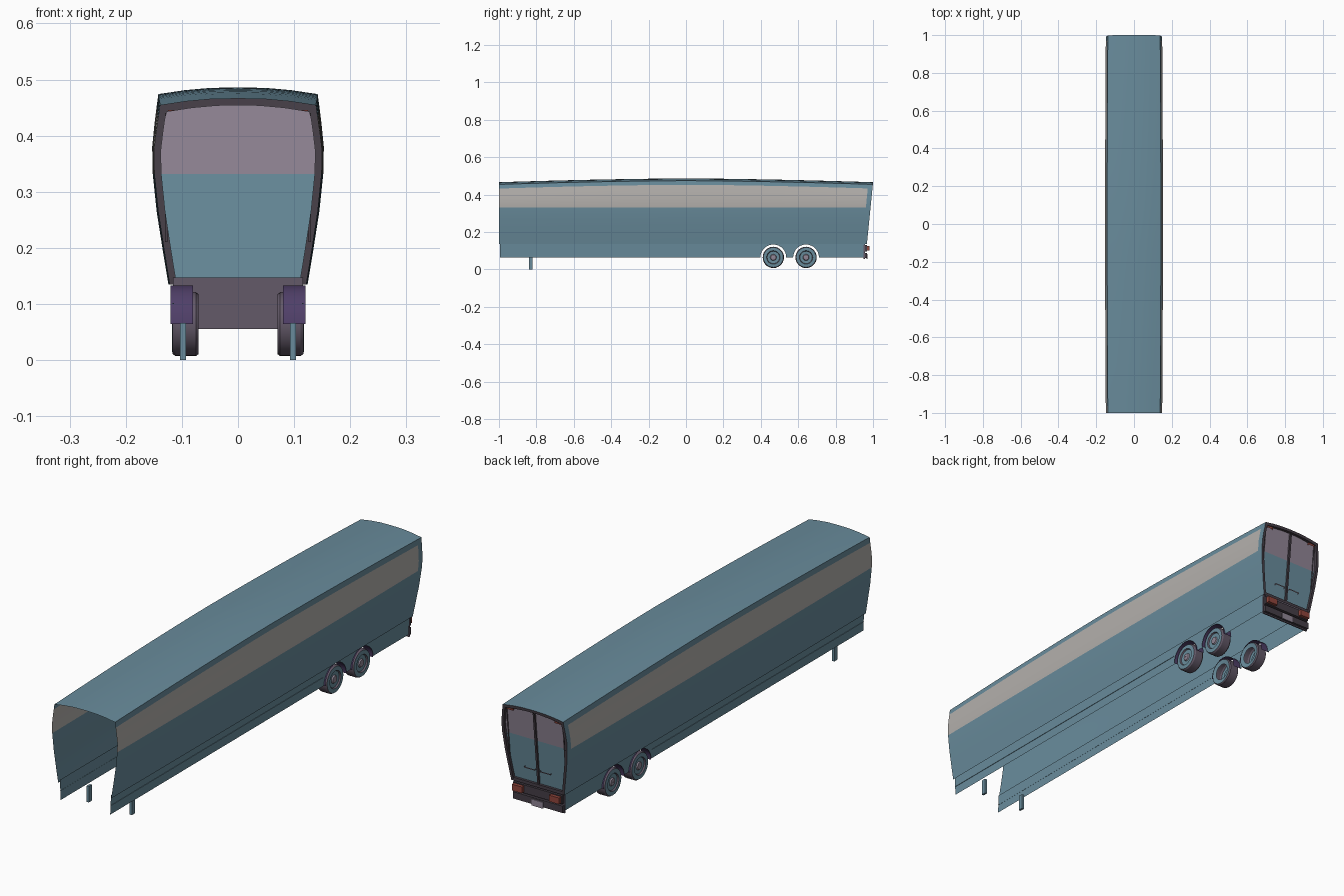
import bpy, bmesh, math
from mathutils import Vector

if "Cube" in bpy.data.objects:
    bpy.data.objects.remove(bpy.data.objects["Cube"], do_unlink=True)


def material(name, r, g, b):
    m = bpy.data.materials.new(name)
    m.use_nodes = True
    m.diffuse_color = (r, g, b, 1)
    m.node_tree.nodes["Principled BSDF"].inputs["Base Color"].default_value = (r, g, b, 1)
    return m


TEAL = material("teal paint", 0.14, 0.26, 0.33)
BAND = material("pale grey band", 0.45, 0.43, 0.41)
MAUVE = material("mauve panel", 0.28, 0.235, 0.30)
DARK = material("dark trim", 0.06, 0.048, 0.062)
GREY = material("purple grey", 0.125, 0.10, 0.14)
PURPLE = material("deep purple", 0.08, 0.05, 0.14)
RED = material("red lamp", 0.28, 0.06, 0.045)


def finish(name, bm, mats, smooth=False):
    bmesh.ops.remove_doubles(bm, verts=bm.verts, dist=1e-5)
    bmesh.ops.recalc_face_normals(bm, faces=bm.faces)
    me = bpy.data.meshes.new(name)
    bm.to_mesh(me)
    bm.free()
    ob = bpy.data.objects.new(name, me)
    bpy.context.collection.objects.link(ob)
    for m in mats:
        me.materials.append(m)
    if smooth:
        bpy.ops.object.select_all(action="DESELECT")
        ob.select_set(True)
        bpy.context.view_layer.objects.active = ob
        bpy.ops.object.shade_smooth_by_angle(angle=math.radians(30))
    return ob


def surface(name, rows, mats, rule=None, smooth=False):
    """Skin neighbouring rows of points; rule(centre) picks the material."""
    bm = bmesh.new()
    grid = [[bm.verts.new(p) for p in row] for row in rows]
    for a, b in zip(grid, grid[1:]):
        for i in range(len(a) - 1):
            f = bm.faces.new((a[i], a[i + 1], b[i + 1], b[i]))
            if rule:
                f.material_index = rule(f.calc_center_median())
    return finish(name, bm, mats, smooth)


def box(name, lo, hi, mat):
    bm = bmesh.new()
    bmesh.ops.create_cube(bm, size=1)
    for v in bm.verts:
        v.co = [l + (c + 0.5) * (h - l) for c, l, h in zip(v.co, lo, hi)]
    return finish(name, bm, [mat])


# Body cross-section: one half, from lower edge to roof crown
BAND_LOW, BAND_TOP = 0.332, 0.452
HALF = [(0.124, 0.135), (0.134, 0.195), (0.145, 0.265), (0.152, BAND_LOW),
        (0.153, 0.38), (0.149, 0.42), (0.145, BAND_TOP), (0.142, 0.474),
        (0.095, 0.481), (0.05, 0.485), (0, 0.486)]
SECTION = HALF + [(-x, z) for x, z in reversed(HALF[:-1])]


def rear(z):
    return 0.967 + 0.033 * (z - 0.135) / 0.33


def bend(x, y, z):
    """Bow the roof and sides gently along the length."""
    lift = min(1, max(0, (z - BAND_LOW) / (BAND_TOP - BAND_LOW)))
    return Vector((x * (1 - 0.025 * y * y), y, z - 0.02 * lift * abs(y) ** 1.6))


def station(t, inset=0.0, back=0.0):
    pts = []
    for x, z in SECTION:
        p = bend(x, t, z)
        p.x -= math.copysign(inset, x) if abs(x) > 0.001 else 0
        p.z = min(max(p.z, 0.135 + inset), p.z - inset if z > 0.47 else p.z)
        end = min(rear(p.z), 1.0)
        p.y = -1 + (t + 1) / 2 * (end + 1) - back
        pts.append(p)
    return pts


def body_colour(c):
    side = abs(c.x) > 0.138 and c.y < 0.965
    low, high = bend(0, c.y, BAND_LOW).z, bend(0, c.y, BAND_TOP).z
    return 1 if side and low < c.z < high else 0


stations = [-1 + i * 0.1 for i in range(20)] + [0.975, 1]
surface("body_shell", [station(t) for t in stations], [TEAL, BAND], body_colour, True)

# Rear frame with recessed doors
outer, lip, recess = station(1), station(1, 0.011), station(1, 0.011, 0.012)
surface("rear_frame", [outer, lip, recess], [DARK])
n = len(HALF)
door_rows = [(recess[i], recess[len(recess) - 1 - i]) for i in range(n - 1)]
for side, pick in (("left", 0), ("right", 1)):
    rows = []
    for pair in door_rows:
        p = pair[pick]
        rows.append([Vector((0, p.y, p.z)), p])
    top = recess[n - 1]
    rows.append([Vector((0, top.y, top.z)), Vector((0, top.y, top.z))])
    bm = bmesh.new()
    for a, b in zip(rows, rows[1:]):
        pts = [a[0], a[1], b[1]] + ([b[0]] if b[0] != b[1] else [])
        f = bm.faces.new([bm.verts.new(p) for p in pts])
        f.material_index = 1 if f.calc_center_median().z > BAND_LOW - 0.01 else 0
    finish(side + "_rear_door", bm, [TEAL, MAUVE])
surface("rear_sill", [[(-0.122, 0.967, 0.135), (0.122, 0.967, 0.135)],
                      [(-0.118, 0.967, 0.148), (0.118, 0.967, 0.148)],
                      [(-0.118, 0.955, 0.148), (0.118, 0.955, 0.148)]], [DARK])


def rear_strip(name, x0, x1, z0, z1, depth, mat):
    """Thin slab lying on the sloping rear doors."""
    rows = []
    for x, d in ((x0, -0.012), (x0, depth), (x1, depth), (x1, -0.012)):
        rows.append([(x, min(rear(z), 1) + d, z) for z in (z0, z1)])
    surface(name, rows, [mat])


rear_strip("door_post", -0.004, 0.004, 0.146, 0.45, -0.004, DARK)
for s, side in ((1, "left"), (-1, "right")):
    rear_strip(side + "_door_handle", s * 0.012, s * 0.06, 0.203, 0.208, -0.003, MAUVE)
    rear_strip(side + "_upper_lamp", s * 0.095, s * 0.125, 0.437, 0.446, -0.004, RED)
    rear_strip(side + "_door_seam", s * 0.126, s * 0.13, 0.21, 0.44, -0.009, DARK)

# Bumper with lamps and plate
box("rear_panel", (-0.116, 0.95, 0.055), (0.116, 0.956, 0.147), GREY)
box("rear_bumper", (-0.114, 0.95, 0.06), (0.114, 0.967, 0.088), DARK)
box("bumper_beam", (-0.112, 0.956, 0.096), (0.112, 0.968, 0.13), DARK)
box("number_plate", (-0.026, 0.966, 0.056), (0.026, 0.971, 0.082), MAUVE)
for s, side in ((1, "left"), (-1, "right")):
    box(side + "_tail_lamp", (s * 0.062, 0.962, 0.1), (s * 0.108, 0.982, 0.126), RED)

# Skirts with wheel arches, liners, wheels and landing legs
AXLES, HUB_Z, ARCH = (0.467, 0.642), 0.064, 0.069


def arc(cy, steps=14):
    return [(cy - ARCH * math.cos(math.pi * i / steps),
             HUB_Z + ARCH * math.sin(math.pi * i / steps)) for i in range(steps + 1)]


outline = [(-0.995, HUB_Z)] + [p for cy in AXLES for p in arc(cy)]
outline += [(0.955, HUB_Z), (0.955, 0.146), (-0.995, 0.146)]
WHEEL = [(0.034, 0.074), (0.053, 0.07), (0.057, 0.075), (0.057, 0.111), (0.053, 0.117),
         (0.036, 0.118), (0.033, 0.112), (0.017, 0.111), (0.014, 0.116), (0.0005, 0.117)]


def wheel_colour(c, cy):
    r = math.hypot(c.y - cy, c.z - HUB_Z)
    if r < 0.016:
        return 2
    return 1 if r > 0.0545 or 0.033 < r < 0.0355 else 0


for s, side in ((1, "left"), (-1, "right")):
    bm = bmesh.new()
    bm.faces.new([bm.verts.new((s * (0.113 + 0.045 * (z - HUB_Z)), y, z)) for y, z in outline])
    finish(side + "_skirt", bm, [TEAL])
    box(side + "_skirt_moulding", (s * 0.114, -0.995, 0.1), (s * 0.1165, 0.39, 0.102), TEAL)
    for cy, place in zip(AXLES, ("front", "rear")):
        surface(f"{side}_{place}_arch_liner",
                [[(s * x, y, z) for y, z in arc(cy)] for x in (0.08, 0.12)], [PURPLE], smooth=True)
        rows = []
        for r, x in WHEEL:
            ring = [2 * math.pi * i / 28 for i in range(29)]
            rows.append([(s * x, cy + r * math.cos(a), HUB_Z + r * math.sin(a)) for a in ring])
        surface(f"{side}_{place}_wheel", rows, [TEAL, GREY, MAUVE],
                lambda c, cy=cy: wheel_colour(c, cy), True)
    box(side + "_landing_leg", (s * 0.093, -0.84, 0), (s * 0.103, -0.82, 0.066), TEAL)
